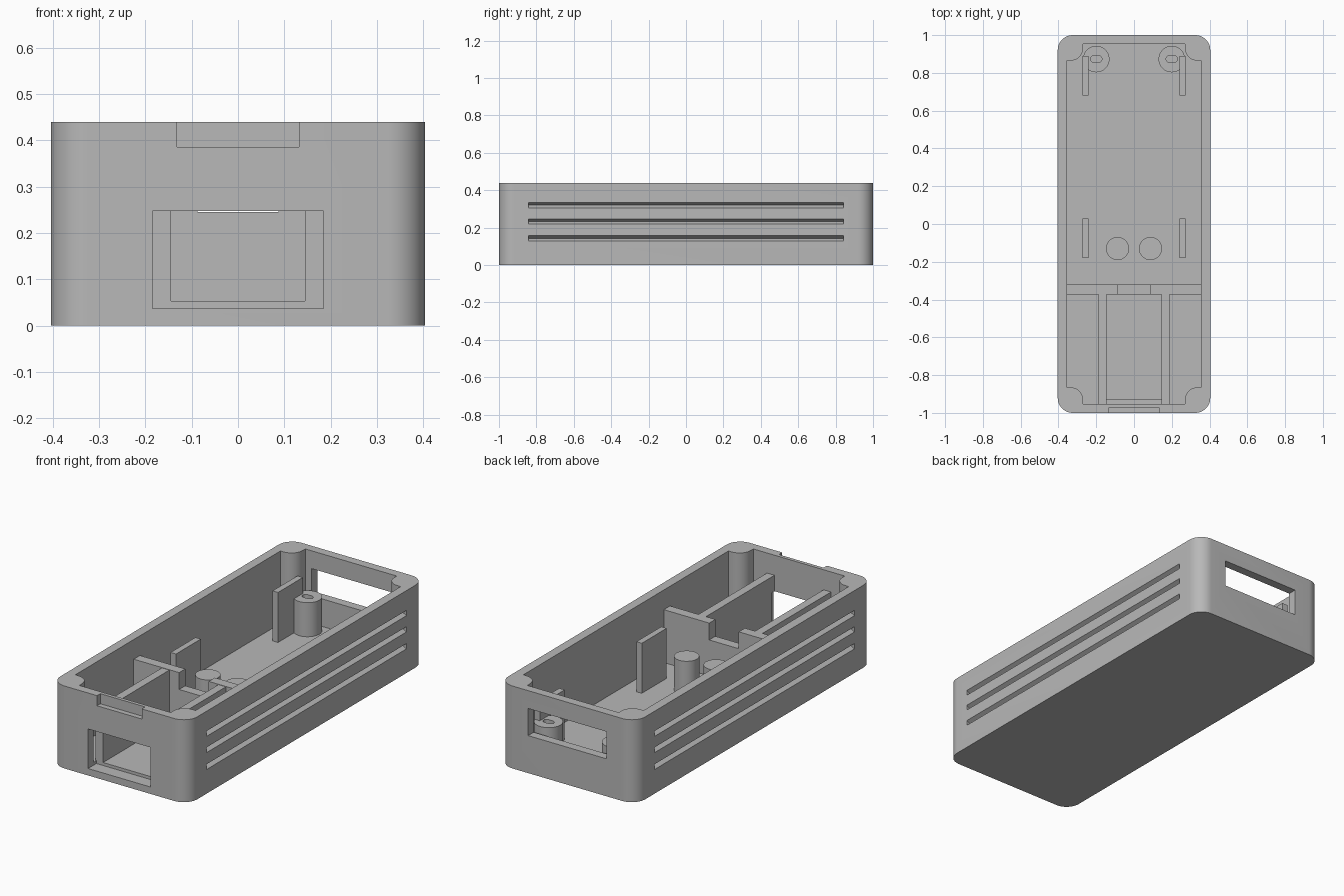
import bpy
import bmesh
from math import pi, cos, sin, radians
from mathutils import Vector

cube = bpy.data.objects.get("Cube")
if cube:
    bpy.data.objects.remove(cube, do_unlink=True)

grey = bpy.data.materials.new("plain_grey")
grey.use_nodes = True
grey.diffuse_color = (0.48, 0.48, 0.48, 1)
grey.node_tree.nodes["Principled BSDF"].inputs["Base Color"].default_value = grey.diffuse_color

HX, HY, TOP = 0.404, 1.0, 0.44      # outer half sizes and height
IX, IY, FLOOR = 0.355, 0.953, 0.053  # cavity half sizes and floor level
ROOT = 0.04                          # inner parts are sunk into the floor


def prism(name, points, lo, hi, axis="z"):
    """Extrude a closed 2D outline along an axis."""
    place = {"z": lambda p, d: (p[0], p[1], d),
             "y": lambda p, d: (p[0], d, p[1]),
             "x": lambda p, d: (d, p[0], p[1])}[axis]
    bm = bmesh.new()
    face = bm.faces.new([bm.verts.new(place(p, lo)) for p in points])
    ext = bmesh.ops.extrude_face_region(bm, geom=[face])
    moved = [v for v in ext["geom"] if isinstance(v, bmesh.types.BMVert)]
    step = Vector(place((0, 0), hi)) - Vector(place((0, 0), lo))
    bmesh.ops.translate(bm, verts=moved, vec=step)
    bmesh.ops.recalc_face_normals(bm, faces=bm.faces)
    mesh = bpy.data.meshes.new(name)
    bm.to_mesh(mesh)
    bm.free()
    mesh.materials.append(grey)
    obj = bpy.data.objects.new(name, mesh)
    bpy.context.collection.objects.link(obj)
    return obj


def box(name, x0, x1, y0, y1, z0, z1):
    return prism(name, [(x0, y0), (x1, y0), (x1, y1), (x0, y1)], z0, z1)


def arc(cx, cy, r, start, end, n=12):
    return [(cx + r * cos(radians(start + (end - start) * i / n)),
             cy + r * sin(radians(start + (end - start) * i / n))) for i in range(n + 1)]


def four_corners(points):
    """Mirror a +x +y corner outline into a closed four-corner loop."""
    flip = points[::-1]
    return (points + [(-x, y) for x, y in flip]
            + [(-x, -y) for x, y in points] + [(x, -y) for x, y in flip])


def cut(target, cutter):
    mod = target.modifiers.new("cut", "BOOLEAN")
    mod.operation = "DIFFERENCE"
    mod.solver = "EXACT"
    mod.object = cutter
    bpy.context.view_layer.objects.active = target
    bpy.ops.object.modifier_apply(modifier=mod.name)
    bpy.data.objects.remove(cutter, do_unlink=True)


def smooth(obj):
    bpy.ops.object.select_all(action="DESELECT")
    obj.select_set(True)
    bpy.context.view_layer.objects.active = obj
    bpy.ops.object.shade_smooth_by_angle(angle=radians(30))


# Rounded outer case, hollowed with a cavity that leaves round corner bosses
R = 0.08
case = prism("case", four_corners(arc(HX - R, HY - R, R, 0, 90)), 0, TOP)
boss = 0.065
corner = ([(IX, 0.865)] + arc(0.335, 0.865 + boss, boss, 270, 180)
          + [(0.335 - boss, IY)])
cut(case, prism("cavity", four_corners(corner), FLOOR, TOP + 0.1))

# Front port, front lid notch and rear window
cut(case, box("port", -0.185, 0.185, -1.1, -0.93, 0.037, 0.248))
cut(case, box("notch", -0.132, 0.132, -1.1, -0.972, 0.386, TOP + 0.1))
cut(case, box("window", -0.232, 0.232, 0.9, 1.1, 0.2, 0.345))

# Three long angled grooves on each side
for side in (-1, 1):
    for z in (0.143, 0.233, 0.32):
        wedge = [(side * (HX + 0.01), z - 0.014), (side * HX, z - 0.014),
                 (side * (HX - 0.025), z), (side * HX, z + 0.014),
                 (side * (HX + 0.01), z + 0.014)]
        cut(case, prism("groove", wedge, -0.843, 0.843, "y"))
smooth(case)

# Cross wall with a central dip
WALL, DIP = 0.335, 0.245
prism("cross_wall", [(-IX - 0.01, ROOT), (IX + 0.01, ROOT), (IX + 0.01, WALL),
                     (0.087, WALL), (0.087, DIP), (-0.087, DIP),
                     (-0.087, WALL), (-IX - 0.01, WALL)], -0.372, -0.32, "y")

# Ribs beside the port, stepped back behind the opening
rib = [(-0.93, ROOT), (-0.36, ROOT), (-0.36, WALL - 0.002), (-0.96, WALL - 0.002),
       (-0.96, 0.248), (-0.93, 0.248)]
for side, label in ((1, "left"), (-1, "right")):
    lo, hi = sorted((side * 0.145, side * 0.189))
    prism(label + "_rib", rib, lo, hi, "x")

    # Upright guide plates
    lo, hi = sorted((side * 0.24, side * 0.272))
    box(label + "_front_plate", lo, hi, -0.18, 0.03, ROOT, 0.32)
    box(label + "_back_plate", lo, hi, 0.68, 0.89, ROOT, 0.32)

    # Solid support pegs
    peg = prism(label + "_peg", arc(side * 0.087, -0.13, 0.061, 0, 360, 40)[:-1], ROOT, 0.232)
    smooth(peg)

    # Screw posts with oblong holes
    cx, cy = side * 0.2, 0.873
    post = prism(label + "_screw_post", arc(cx, cy, 0.07, 0, 360, 40)[:-1], ROOT, 0.235)
    oblong = arc(cx + 0.012, cy, 0.018, -90, 90) + arc(cx - 0.012, cy, 0.018, 90, 270)
    cut(post, prism("hole", oblong, 0.08, 0.3))
    smooth(post)
